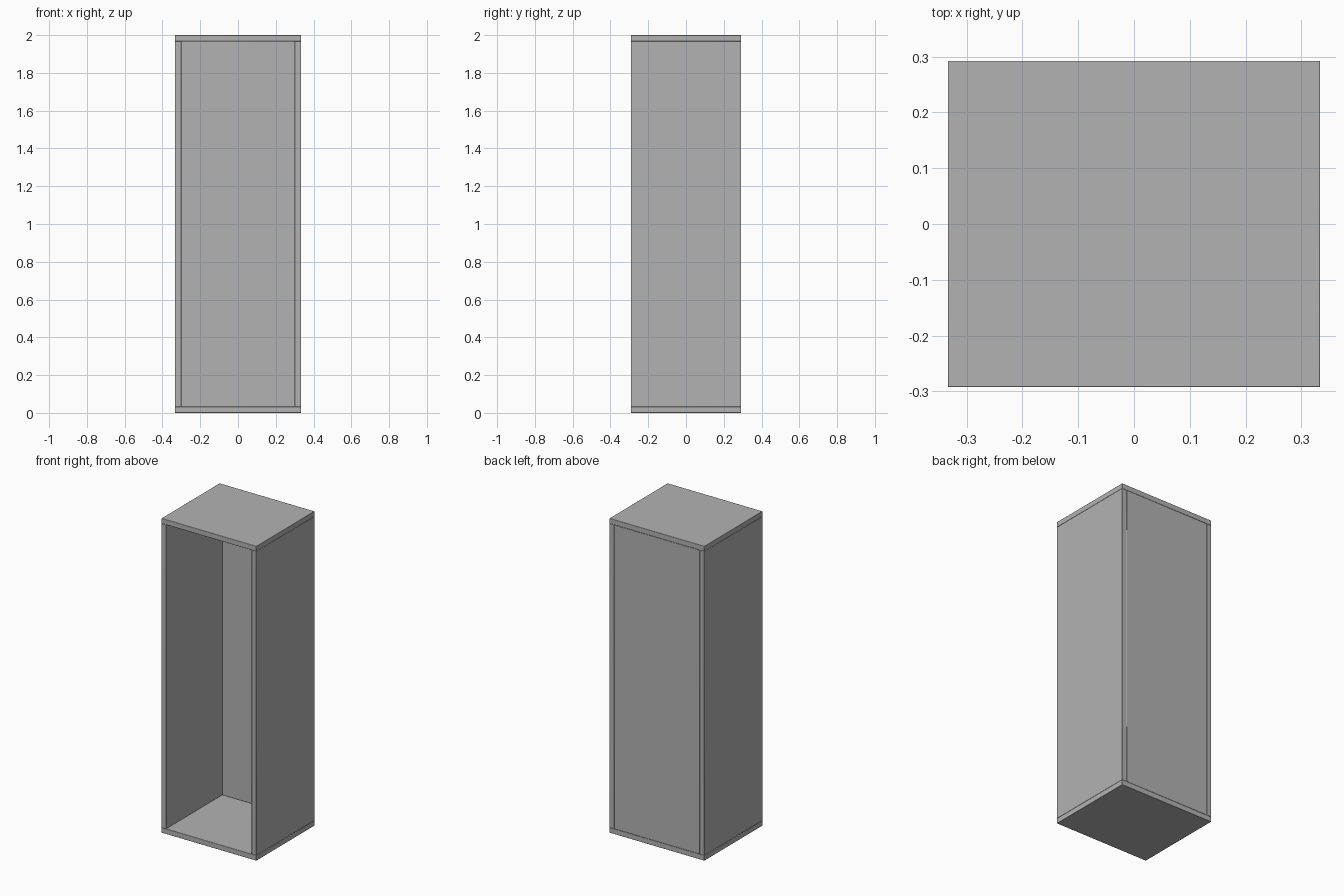
import bpy

cube = bpy.data.objects.get("Cube")
if cube:
    bpy.data.objects.remove(cube, do_unlink=True)

# Overall size and panel thicknesses
W, D, H = 0.667, 0.584, 2.0
T = 0.0333
BACK_T = 0.02

grey = bpy.data.materials.new("Panel grey")
grey.use_nodes = True
colour = (0.45, 0.45, 0.45, 1.0)
grey.diffuse_color = colour
grey.node_tree.nodes["Principled BSDF"].inputs["Base Color"].default_value = colour


def panel(name, size, centre):
    """Box panel with slightly softened edges."""
    bpy.ops.mesh.primitive_cube_add(size=1, location=centre)
    ob = bpy.context.object
    ob.name = name
    ob.scale = size
    bpy.ops.object.transform_apply(location=False, rotation=False, scale=True)
    ob.data.materials.append(grey)
    bevel = ob.modifiers.new("Soft edges", "BEVEL")
    bevel.width = 0.002
    bevel.segments = 2
    bpy.ops.object.shade_smooth_by_angle()
    return ob


# Bottom and top boards span the full footprint
panel("bottom_panel", (W, D, T), (0, 0, T / 2))
panel("top_panel", (W, D, T), (0, 0, H - T / 2))

# Side boards stand between them
for side, name in ((1, "left_side_panel"), (-1, "right_side_panel")):
    panel(name, (T, D, H - 2 * T), (side * (W - T) / 2, 0, H / 2))

# Back board fits flush inside the frame; the front stays open
panel("back_panel", (W - 2 * T, BACK_T, H - 2 * T), (0, (D - BACK_T) / 2, H / 2))
